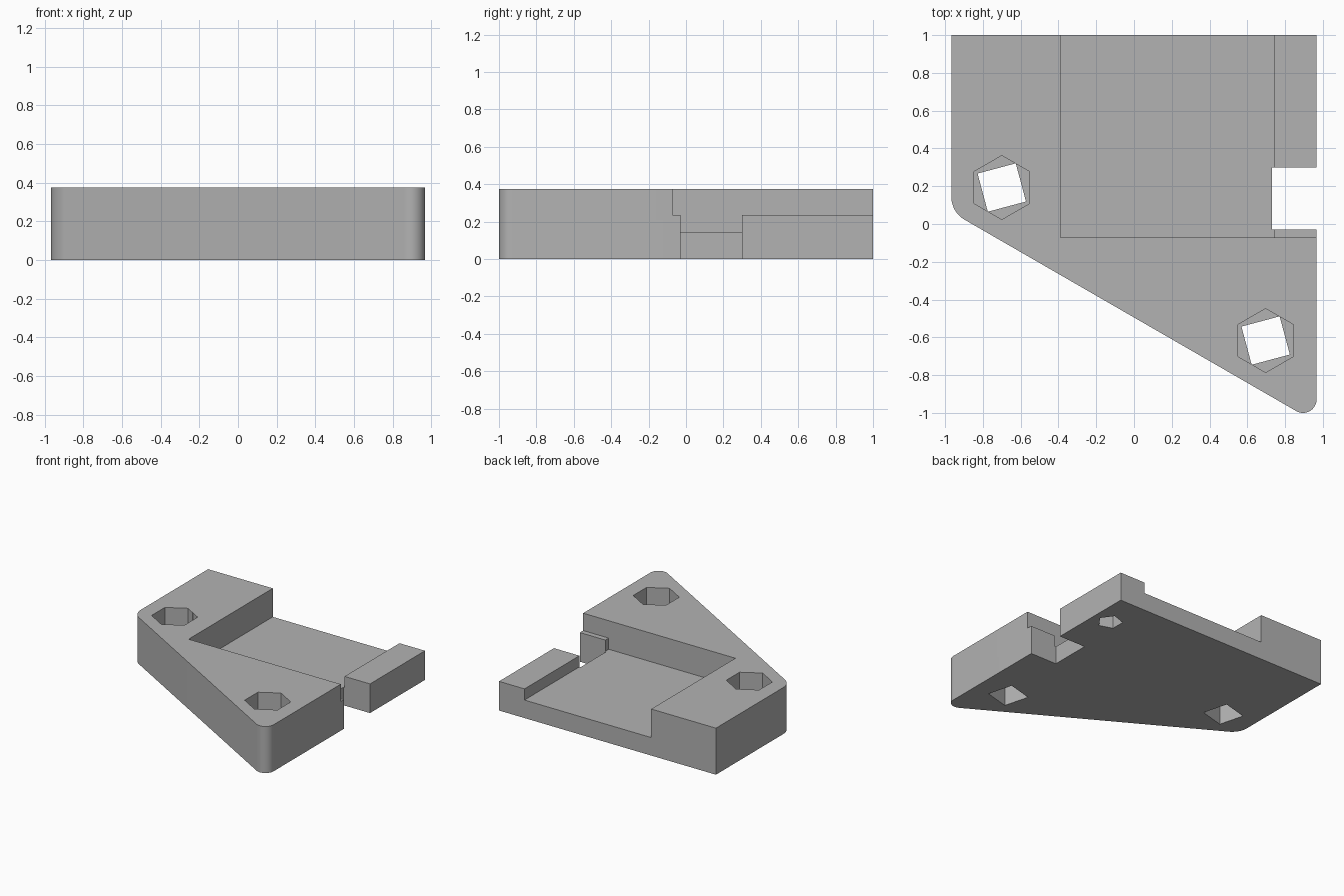
import bpy
import bmesh
from math import cos, sin, radians

cube = bpy.data.objects.get("Cube")
if cube:
    bpy.data.objects.remove(cube, do_unlink=True)

TOP, RAIL, FLOOR, NUT = 0.375, 0.235, 0.145, 0.19
EDGE = 0.967

grey = bpy.data.materials.new("plain grey")
grey.use_nodes = True
colour = (0.45, 0.45, 0.45, 1)
grey.diffuse_color = colour
grey.node_tree.nodes["Principled BSDF"].inputs["Base Color"].default_value = colour


def arc(cx, cy, r, start, end, steps):
    angles = [radians(start + (end - start) * i / steps) for i in range(steps + 1)]
    return [(cx + r * cos(a), cy + r * sin(a)) for a in angles]


def polygon(cx, cy, r, sides, start):
    return arc(cx, cy, r, start, start + 360, sides)[:-1]


def rect(x0, x1, y0, y1):
    return [(x0, y0), (x1, y0), (x1, y1), (x0, y1)]


def prism(name, outline, z0, z1):
    """Extrude a counter-clockwise outline from z0 to z1."""
    bm = bmesh.new()
    face = bm.faces.new([bm.verts.new((x, y, z0)) for x, y in outline])
    new = bmesh.ops.extrude_face_region(bm, geom=[face])["geom"]
    bmesh.ops.translate(bm, vec=(0, 0, z1 - z0),
                        verts=[v for v in new if isinstance(v, bmesh.types.BMVert)])
    bmesh.ops.recalc_face_normals(bm, faces=bm.faces)
    mesh = bpy.data.meshes.new(name)
    bm.to_mesh(mesh)
    bm.free()
    mesh.materials.append(grey)
    ob = bpy.data.objects.new(name, mesh)
    bpy.context.collection.objects.link(ob)
    return ob


# Plate with a slanted front and two rounded corners
outline = [(EDGE, 1), (-EDGE, 1)]
outline += arc(-EDGE + 0.14, 0.144, 0.14, 180, 240, 12)
outline += arc(EDGE - 0.072, -0.928, 0.072, 240, 360, 16)
plate = prism("mounting_plate", outline, 0, TOP)

# Pocket, low side rail and side notch
cutters = [
    prism("pocket_cutter", rect(-0.39, 0.74, -0.072, 1.2), FLOOR, 0.6),
    prism("rail_cutter", rect(0.6, 1.2, -0.072, 1.2), RAIL, 0.6),
    prism("notch_cutter", rect(0.73, 1.2, -0.03, 0.3), -0.2, 0.6),
]

# Screw holes with hexagonal nut recesses
for x, y in ((-0.7, 0.193), (0.697, -0.617)):
    cutters.append(prism("screw_cutter", polygon(x, y, 0.148, 4, 60), -0.2, 0.6))
    cutters.append(prism("nut_cutter", polygon(x, y, 0.169, 6, 90), NUT, 0.6))

# Blind hole under the rail
cutters.append(prism("blind_hole_cutter", polygon(0.82, 0.7, 0.095, 5, 0), -0.2, 0.17))

bpy.ops.object.select_all(action='DESELECT')
bpy.context.view_layer.objects.active = plate
plate.select_set(True)
for cutter in cutters:
    cutter.hide_render = True
    mod = plate.modifiers.new("cut", 'BOOLEAN')
    mod.operation = 'DIFFERENCE'
    mod.solver = 'EXACT'
    mod.object = cutter
    bpy.ops.object.modifier_apply(modifier=mod.name)
    bpy.data.objects.remove(cutter, do_unlink=True)

bpy.ops.object.shade_smooth_by_angle(angle=radians(30))
